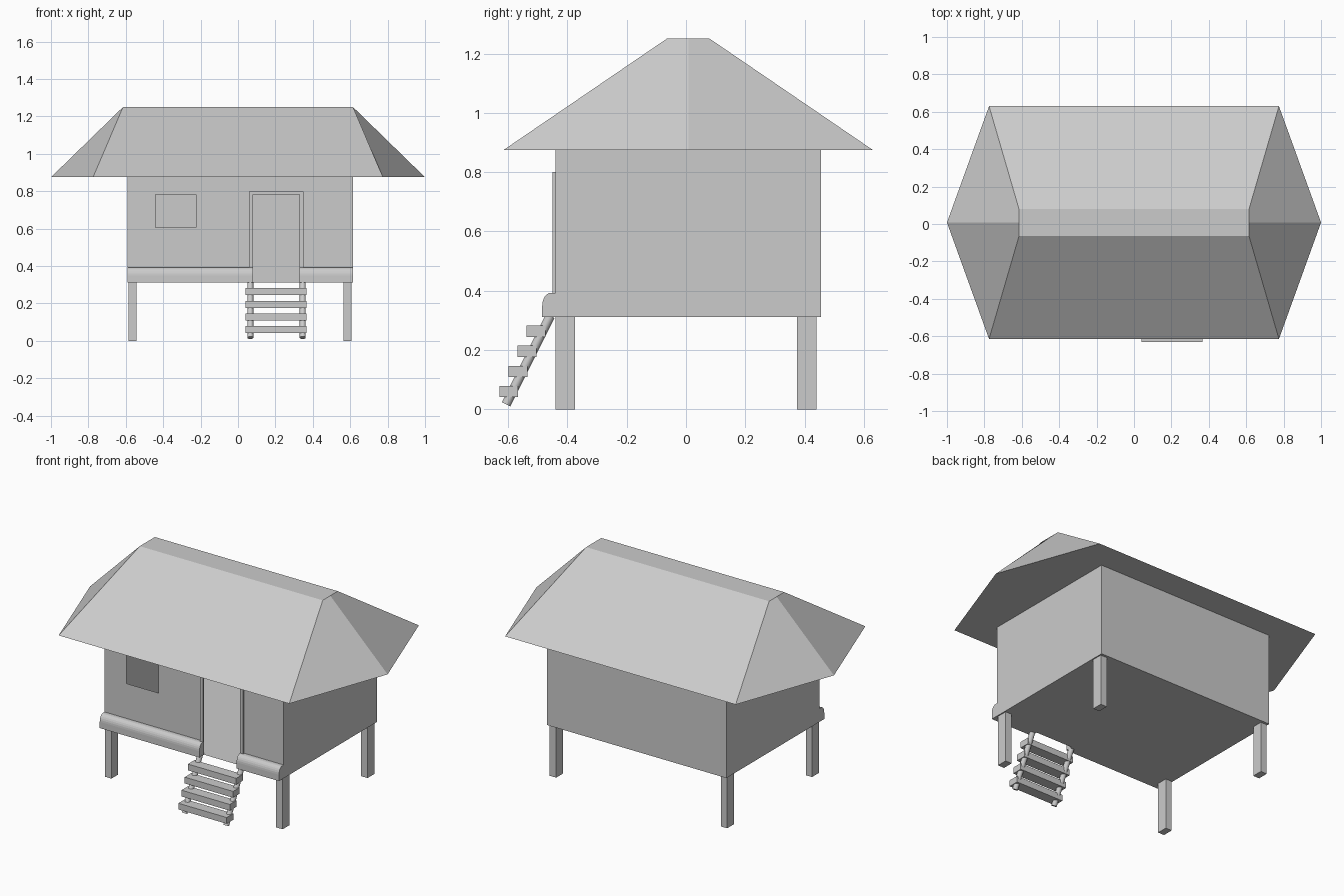
import bpy, bmesh, math
from mathutils import Vector

if "Cube" in bpy.data.objects:
    bpy.data.objects.remove(bpy.data.objects["Cube"])


def finish(name, bm, normals=True):
    if normals:
        bmesh.ops.recalc_face_normals(bm, faces=bm.faces)
    me = bpy.data.meshes.new(name)
    bm.to_mesh(me)
    bm.free()
    ob = bpy.data.objects.new(name, me)
    bpy.context.scene.collection.objects.link(ob)
    return ob


def box(name, x0, x1, y0, y1, z0, z1):
    bm = bmesh.new()
    bmesh.ops.create_cube(bm, size=1)
    for v in bm.verts:
        v.co = ((x0 + x1) / 2 + v.co.x * (x1 - x0),
                (y0 + y1) / 2 + v.co.y * (y1 - y0),
                (z0 + z1) / 2 + v.co.z * (z1 - z0))
    return finish(name, bm)


def extrude(name, outline, vec):
    bm = bmesh.new()
    f = bm.faces.new([bm.verts.new(p) for p in outline])
    r = bmesh.ops.extrude_face_region(bm, geom=[f], use_keep_orig=True)
    bmesh.ops.translate(bm, vec=vec, verts=[v for v in r["geom"] if isinstance(v, bmesh.types.BMVert)])
    return finish(name, bm)


X0, X1, Y0, Y1, Z0, Z1 = -0.59, 0.615, -0.44, 0.455, 0.312, 0.875

# Hipped roof: pointed hexagonal eave rising to a narrow flat ridge
bm = bmesh.new()
eave = [(-1, .008), (-.775, -.615), (.775, -.615), (1, .008), (.775, .63), (-.775, .63)]
ridge = [(-.615, .008), (-.615, -.065), (.615, -.065), (.615, .008), (.615, .08), (-.615, .08)]
low = [bm.verts.new((x, y, Z1)) for x, y in eave]
top = [bm.verts.new((x, y, 1.25)) for x, y in ridge]
bm.faces.new(low)
bm.faces.new(top)
for i in range(6):
    j = (i + 1) % 6
    bm.faces.new((low[i], low[j], top[j], top[i]))
finish("roof", bm)

# Thin-walled cabin, with door and window openings in the front
bm = bmesh.new()


def quad(*pts):
    bm.faces.new([bm.verts.new(p) for p in pts])


quad((X0, Y0, Z0), (X0, Y1, Z0), (X1, Y1, Z0), (X1, Y0, Z0))
quad((X1, Y0, Z0), (X1, Y1, Z0), (X1, Y1, Z1), (X1, Y0, Z1))
quad((X0, Y1, Z0), (X0, Y0, Z0), (X0, Y0, Z1), (X0, Y1, Z1))
quad((X1, Y1, Z0), (X0, Y1, Z0), (X0, Y1, Z1), (X1, Y1, Z1))
front = [(X0, -.44, Z0, Z1), (-.44, -.225, Z0, .605), (-.44, -.225, .783, Z1),
         (-.225, .08, Z0, Z1), (.08, .33, .783, Z1), (.33, X1, Z0, Z1)]
for a, b, c, d in front:
    quad((a, Y0, c), (b, Y0, c), (b, Y0, d), (a, Y0, d))
bmesh.ops.remove_doubles(bm, verts=bm.verts, dist=1e-5)
finish("cabin_walls", bm, False)

# Door frame
extrude("door_frame", [(x, Y0 - .011, z) for x, z in
        [(.06, Z0), (.06, .80), (.35, .80), (.35, Z0), (.33, Z0), (.33, .783), (.08, .783), (.08, Z0)]],
        (0, .011, 0))

# Rounded base logs on both sides of the door
profile = [(Y0, Z0), (-.485, Z0), (-.485, .35)]
profile += [(-.455 - .03 * math.cos(a), .35 + .043 * math.sin(a))
            for a in [math.radians(15 * k) for k in range(1, 7)]]
profile += [(Y0, .393)]
for name, a, b in (("base_log_left", X0, .08), ("base_log_right", .33, X1)):
    extrude(name, [(a, y, z) for y, z in profile], (b - a, 0, 0))

# Stilts
for sx, xa, xb in (("left", -.585, -.543), ("right", .565, .608)):
    for sy, ya in (("front", -.44), ("back", .375)):
        box(f"{sy}_{sx}_stilt", xa, xb, ya, ya + .065, 0, Z0)

# Ladder: two round rails and four treads
p, q = Vector((0, -.607, .017)), Vector((0, -.458, .315))
for side, x in (("left", .066), ("right", .346)):
    bm = bmesh.new()
    bmesh.ops.create_cone(bm, cap_ends=True, segments=16, radius1=.016, radius2=.016, depth=(q - p).length)
    rot = Vector((0, 0, 1)).rotation_difference(q - p).to_matrix().to_4x4()
    bmesh.ops.transform(bm, matrix=rot, verts=bm.verts)
    bmesh.ops.translate(bm, vec=(p + q) / 2 + Vector((x, 0, 0)), verts=bm.verts)
    ob = finish(f"ladder_rail_{side}", bm)
    bpy.context.view_layer.objects.active = ob
    ob.select_set(True)
    bpy.ops.object.shade_smooth_by_angle()
    ob.select_set(False)
for i in range(4):
    y, z = -.598 + .0305 * i, .06 + .0677 * i
    box(f"ladder_tread_{i + 1}", .04, .365, y - .032, y + .032, z - .019, z + .019)
